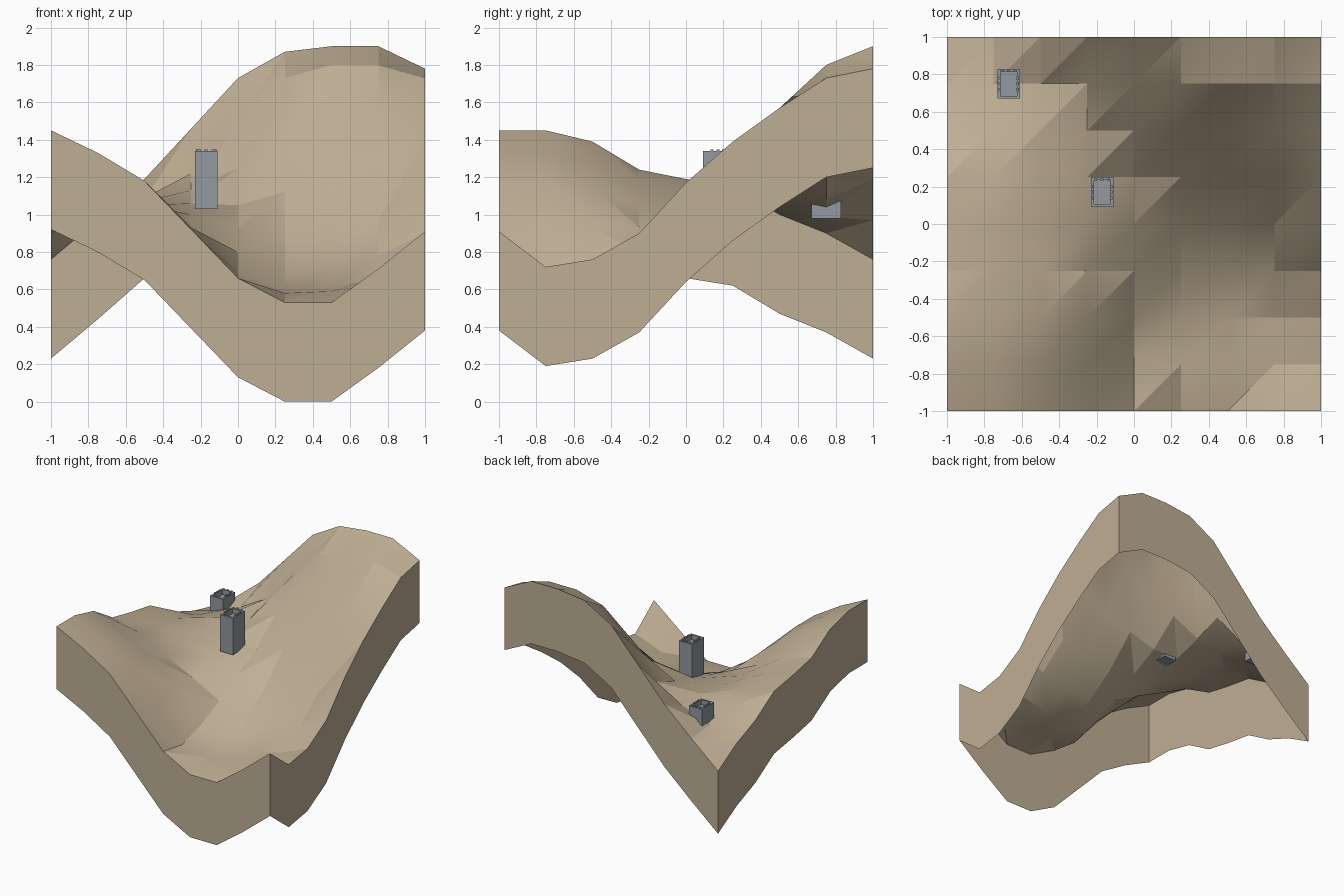
import bpy
import bmesh
from mathutils import Matrix, Vector

cube = bpy.data.objects.get("Cube")
if cube:
    bpy.data.objects.remove(cube, do_unlink=True)


def material(name, colour):
    mat = bpy.data.materials.new(name)
    mat.use_nodes = True
    mat.diffuse_color = colour
    mat.node_tree.nodes["Principled BSDF"].inputs["Base Color"].default_value = colour
    return mat


sand = material("sand", (0.52, 0.425, 0.295, 1))
stone = material("grey stone", (0.29, 0.32, 0.35, 1))


def add_object(name, bm, mat):
    mesh = bpy.data.meshes.new(name)
    bm.to_mesh(mesh)
    bm.free()
    mesh.materials.append(mat)
    obj = bpy.data.objects.new(name, mesh)
    bpy.context.collection.objects.link(obj)
    return obj


# Ground heights in hundredths, one row per step from front to back
ROWS = [
    "145 133 118  92  66  53  53  71  91",
    "145 133 118  91  62  58  59  63  72",
    "139 128 115  93  69  60  61  66  76",
    "124 118 105  93  80  71  72  78  90",
    "119 114 105 100  93  88  90  97 117",
    "115 111 107 106 105 112 120 130 139",
    "100 104 109 113 125 140 150 157 157",
    " 90  99 108 122 149 173 180 180 173",
    " 76  97 119 146 173 187 190 190 178",
]
heights = [[int(h) / 100 for h in row.split()] for row in ROWS]
N = len(heights)
STEP = 2 / (N - 1)
DEPTH = 0.53

# Terrain surface, each cell split along the same diagonal
bm = bmesh.new()
grid = [[bm.verts.new((i * STEP - 1, j * STEP - 1, heights[j][i])) for i in range(N)]
        for j in range(N)]
for j in range(N - 1):
    for i in range(N - 1):
        a, b = grid[j][i], grid[j][i + 1]
        c, d = grid[j + 1][i + 1], grid[j + 1][i]
        bm.faces.new((a, b, c))
        bm.faces.new((a, c, d))
terrain = add_object("terrain", bm, sand)

# Side walls hanging a constant depth below the terrain border, open underneath
last = N - 1
border = ([(i, 0) for i in range(last)] + [(last, j) for j in range(last)]
          + [(i, last) for i in range(last, 0, -1)] + [(0, j) for j in range(last, 0, -1)])
bm = bmesh.new()
tops = [bm.verts.new((i * STEP - 1, j * STEP - 1, heights[j][i])) for i, j in border]
lows = [bm.verts.new(v.co - Vector((0, 0, DEPTH))) for v in tops]
for k in range(len(border)):
    n = (k + 1) % len(border)
    bm.faces.new((lows[k], lows[n], tops[n], tops[k]))
add_object("terrain_walls", bm, sand)


def add_box(bm, centre, size):
    matrix = Matrix.Translation(centre) @ Matrix.Diagonal((*size, 1))
    return bmesh.ops.create_cube(bm, size=1, matrix=matrix)["verts"]


# Square towers with a sunken roof and small merlons
def add_tower(name, x, y, bottom, top):
    bm = bmesh.new()
    add_box(bm, (x, y, (bottom + top) / 2), (0.12, 0.16, top - bottom))
    bm.normal_update()
    roof = max(bm.faces, key=lambda f: f.calc_center_median().z)
    bmesh.ops.inset_region(bm, faces=[roof], thickness=0.022)
    pit = bmesh.ops.extrude_face_region(bm, geom=[roof])
    bmesh.ops.delete(bm, geom=[roof], context="FACES")
    moved = [v for v in pit["geom"] if isinstance(v, bmesh.types.BMVert)]
    bmesh.ops.translate(bm, verts=moved, vec=(0, 0, -0.04))
    bmesh.ops.recalc_face_normals(bm, faces=bm.faces)
    for dx in (-0.035, 0, 0.035):
        add_box(bm, (x + dx, y + 0.068, top + 0.004), (0.016, 0.012, 0.01))
    for side in (-1, 1):
        for dy in (-0.03, 0, 0.03):
            add_box(bm, (x + side * 0.049, y + dy, top + 0.004), (0.012, 0.016, 0.01))
    add_object(name, bm, stone)


add_tower("tall_tower", -0.17, 0.17, 1.03, 1.34)
add_tower("short_tower", -0.67, 0.75, 0.98, 1.145)

# Soft shading on the ground with the steep folds kept crisp
for obj in bpy.context.selected_objects:
    obj.select_set(False)
terrain.select_set(True)
bpy.context.view_layer.objects.active = terrain
bpy.ops.object.shade_smooth_by_angle(angle=0.35)
